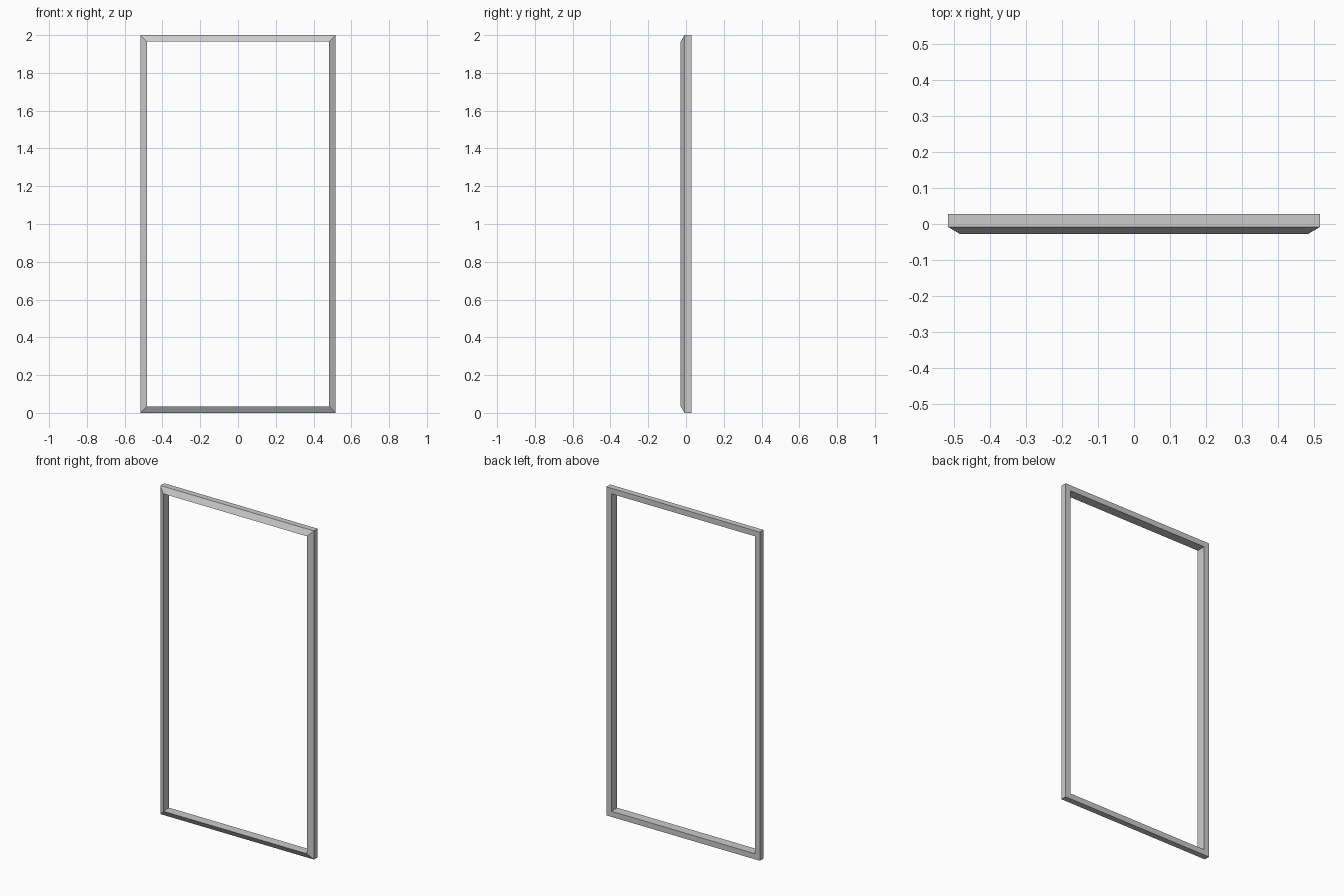
import bpy, bmesh

if "Cube" in bpy.data.objects:
    bpy.data.objects.remove(bpy.data.objects["Cube"])

HALF_W, HEIGHT = 0.517, 2.0
# Moulding cross-section: (inset from outer edge, y)
PROFILE = [(0, 0.028), (0, -0.008), (0.034, -0.028), (0.034, 0.028)]

# Sweep the profile around the four mitred corners
bm = bmesh.new()
rings = []
for sx, top in [(-1, 0), (1, 0), (1, 1), (-1, 1)]:
    rings.append([bm.verts.new((sx * (HALF_W - i), y, HEIGHT - i if top else i))
                  for i, y in PROFILE])
n = len(PROFILE)
for c in range(4):
    a, b = rings[c], rings[(c + 1) % 4]
    for k in range(n):
        m = (k + 1) % n
        bm.faces.new((a[k], a[m], b[m], b[k]))
bmesh.ops.recalc_face_normals(bm, faces=bm.faces)

mesh = bpy.data.meshes.new("frame")
bm.to_mesh(mesh)
bm.free()
frame = bpy.data.objects.new("frame", mesh)
bpy.context.collection.objects.link(frame)
